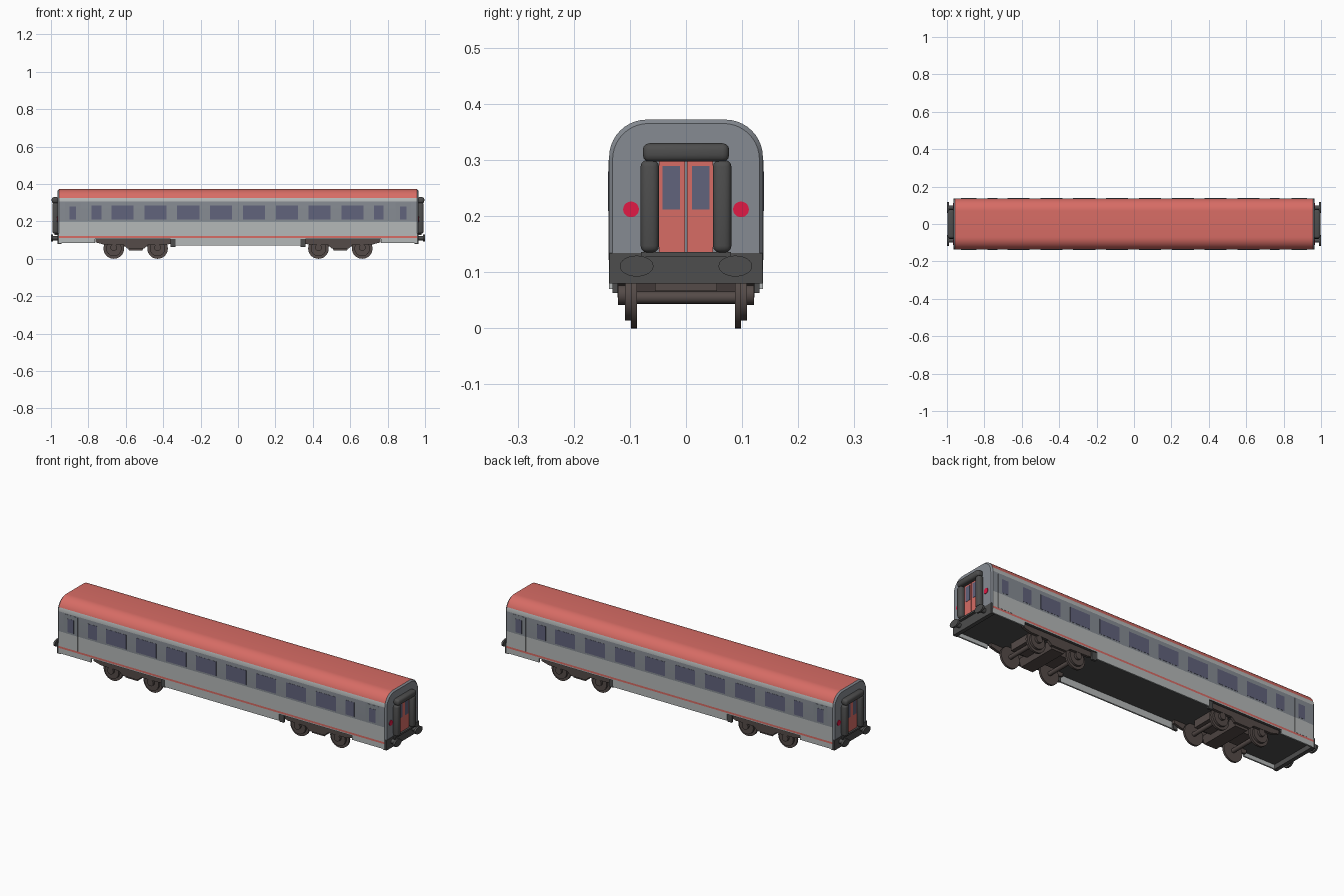
import bpy, bmesh, math
from mathutils import Matrix, Vector

if "Cube" in bpy.data.objects:
    bpy.data.objects.remove(bpy.data.objects["Cube"])


def mat(name, r, g, b):
    m = bpy.data.materials.new(name)
    m.diffuse_color = (r, g, b, 1)
    m.use_nodes = True
    m.node_tree.nodes["Principled BSDF"].inputs["Base Color"].default_value = m.diffuse_color
    return m


RED = mat("roof_red", 0.68, 0.15, 0.13)
LIGHT = mat("light_grey", 0.46, 0.48, 0.48)
MID = mat("band_grey", 0.24, 0.26, 0.29)
DARK = mat("dark_grey", 0.075, 0.075, 0.075)
GLASS = mat("glass", 0.12, 0.125, 0.2)
LAMP = mat("lamp_red", 0.75, 0.01, 0.06)
BROWN = mat("running_gear", 0.09, 0.07, 0.065)


def finish(name, bm, mats, smooth=None):
    bmesh.ops.recalc_face_normals(bm, faces=bm.faces)
    me = bpy.data.meshes.new(name)
    bm.to_mesh(me)
    bm.free()
    ob = bpy.data.objects.new(name, me)
    bpy.context.collection.objects.link(ob)
    for m in mats:
        me.materials.append(m)
    if smooth:
        bpy.ops.object.select_all(action='DESELECT')
        ob.select_set(True)
        bpy.context.view_layer.objects.active = ob
        bpy.ops.object.shade_smooth_by_angle(angle=math.radians(smooth))
    return ob


def box(name, x, y, z, m, bevel=0):
    """Box from (min, max) ranges on each axis."""
    r = [sorted(a) for a in (x, y, z)]
    bm = bmesh.new()
    M = Matrix.Translation([sum(a) / 2 for a in r]) @ Matrix.Diagonal([a[1] - a[0] for a in r] + [1])
    bmesh.ops.create_cube(bm, size=1, matrix=M)
    if bevel:
        bmesh.ops.bevel(bm, geom=bm.edges[:], offset=bevel, segments=3, profile=0.5, affect='EDGES')
    return finish(name, bm, [m], 35 if bevel else None)


def disc(name, c, axis, rad, depth, m, squash=(1, 1, 1), seg=32):
    """Cylinder along x or y, optionally squashed to an ellipse."""
    bm = bmesh.new()
    rot = Matrix.Rotation(math.pi / 2, 4, 'Y' if axis == 'x' else 'X')
    M = Matrix.Translation(c) @ Matrix.Diagonal((*squash, 1)) @ rot
    bmesh.ops.create_cone(bm, cap_ends=True, segments=seg, radius1=rad, radius2=rad, depth=depth, matrix=M)
    return finish(name, bm, [m], 35)


def prism(name, pts, y0, y1, m):
    """Extrude an x-z outline between two y values."""
    bm = bmesh.new()
    f = bm.faces.new([bm.verts.new((x, y0, z)) for x, z in pts])
    ext = bmesh.ops.extrude_face_region(bm, geom=[f])
    bmesh.ops.translate(bm, vec=(0, y1 - y0, 0), verts=[v for v in ext['geom'] if isinstance(v, bmesh.types.BMVert)])
    return finish(name, bm, [m])


# Body shell: cross-section swept along x, coloured by height band
half = [(0.137, z) for z in (0.105, 0.111, 0.121, 0.2, 0.305)]
for i in range(1, 11):
    a = math.radians(9 * i)
    half.append((0.07 + 0.067 * math.cos(a), 0.305 + 0.067 * math.sin(a)))
loop = half + [(-y, z) for y, z in reversed(half)]


def band(z):
    if z > 0.322:
        return 0
    if 0.2 < z < 0.305:
        return 2
    return 0 if 0.111 < z < 0.121 else 1


bm = bmesh.new()
rings = []
for x, s in ((-0.964, 0.955), (-0.956, 1), (0.956, 1), (0.964, 0.955)):
    rings.append([bm.verts.new((x, y * s, 0.22 + (z - 0.22) * s)) for y, z in loop])
n = len(loop)
for k in range(3):
    for i in range(n):
        j = (i + 1) % n
        f = bm.faces.new((rings[k][i], rings[k][j], rings[k + 1][j], rings[k + 1][i]))
        f.material_index = 3 if j == 0 else (band((loop[i][1] + loop[j][1]) / 2) if k == 1 else 2)
for r in (rings[0], rings[-1]):
    bm.faces.new(r).material_index = 2
finish("body_shell", bm, [RED, LIGHT, MID, DARK], 30)

# Side windows, doors and skirts
windows = [(-0.757, 0.052)] + [(-0.6175 + 0.1757 * i, 0.118) for i in range(8)] + [(0.752, 0.052)]
for t in (-1, 1):
    out = lambda d: (t * 0.134, t * (0.137 + d))
    for cx, w in windows:
        box("side_window", (cx - w / 2, cx + w / 2), out(0.001), (0.209, 0.285), GLASS)
    for s in (-1, 1):
        cx = s * 0.884
        box("side_door_upper", (cx - 0.041, cx + 0.041), out(0.0008), (0.2, 0.3), MID)
        box("side_door_lower", (cx - 0.041, cx + 0.041), out(0.0008), (0.122, 0.2), LIGHT)
        box("side_door_window", (cx - 0.018, cx + 0.018), out(0.0016), (0.209, 0.28), GLASS)
        box("end_skirt", (s * 0.765, s * 0.956), (t * 0.129, t * 0.137), (0.084, 0.106), LIGHT)
        box("skirt_step", (s * 0.335, s * 0.36), (t * 0.119, t * 0.131), (0.063, 0.106), DARK)
    box("middle_skirt", (-0.335, 0.335), (t * 0.129, t * 0.137), (0.07, 0.106), LIGHT)

# Carriage ends
for s in (-1, 1):
    box("end_beam", (s * 0.945, s * 0.966), (-0.136, 0.136), (0.08, 0.134), DARK)
    box("gangway_top", (s * 0.96, s * 0.996), (-0.077, 0.077), (0.297, 0.33), DARK, 0.012)
    box("gangway_sill", (s * 0.96, s * 0.98), (-0.08, 0.08), (0.127, 0.136), DARK)
    for t in (-1, 1):
        box("gangway_side", (s * 0.96, s * 0.993), (t * 0.048, t * 0.081), (0.135, 0.3), DARK, 0.012)
        box("end_door", (s * 0.96, s * 0.97), (t * 0.002, t * 0.048), (0.135, 0.297), RED)
        box("end_door_window", (s * 0.96, s * 0.971), (t * 0.011, t * 0.042), (0.212, 0.289), GLASS)
        disc("tail_lamp", (s * 0.964, t * 0.098, 0.212), 'x', 0.014, 0.005, LAMP)
        disc("buffer_stem", (s * 0.975, t * 0.088, 0.111), 'x', 0.012, 0.034, DARK)
        disc("buffer_head", (s * 0.995, t * 0.088, 0.111), 'x', 0.03, 0.01, DARK, (1, 1, 0.62))

# Bogies
for s in (-1, 1):
    c = s * 0.547
    for t in (-1, 1):
        shape = [(-0.215, 0.106), (-0.215, 0.088), (-0.17, 0.076), (-0.065, 0.074), (-0.045, 0.055),
                 (0.045, 0.055), (0.065, 0.074), (0.17, 0.076), (0.215, 0.088), (0.215, 0.106)]
        prism("bogie_side_frame", [(c + x, z) for x, z in shape], t * 0.108, t * 0.122, BROWN)
        for w in (-0.117, 0.117):
            disc("wheel_flange", (c + w, t * 0.0925, 0.055), 'y', 0.055, 0.011, BROWN)
            disc("wheel_tread", (c + w, t * 0.103, 0.055), 'y', 0.041, 0.012, BROWN)
            disc("axle_box", (c + w, t * 0.114, 0.06), 'y', 0.018, 0.014, BROWN, seg=16)
    for w in (-0.117, 0.117):
        disc("axle", (c + w, 0, 0.055), 'y', 0.011, 0.18, BROWN, seg=16)
    bolster = [(-0.05, 0.08), (-0.035, 0.043), (0.035, 0.043), (0.05, 0.08)]
    prism("bogie_bolster", [(c + x, z) for x, z in bolster], -0.11, 0.11, BROWN)
    box("bogie_pivot", (c - 0.14, c + 0.14), (-0.055, 0.055), (0.067, 0.106), BROWN)
